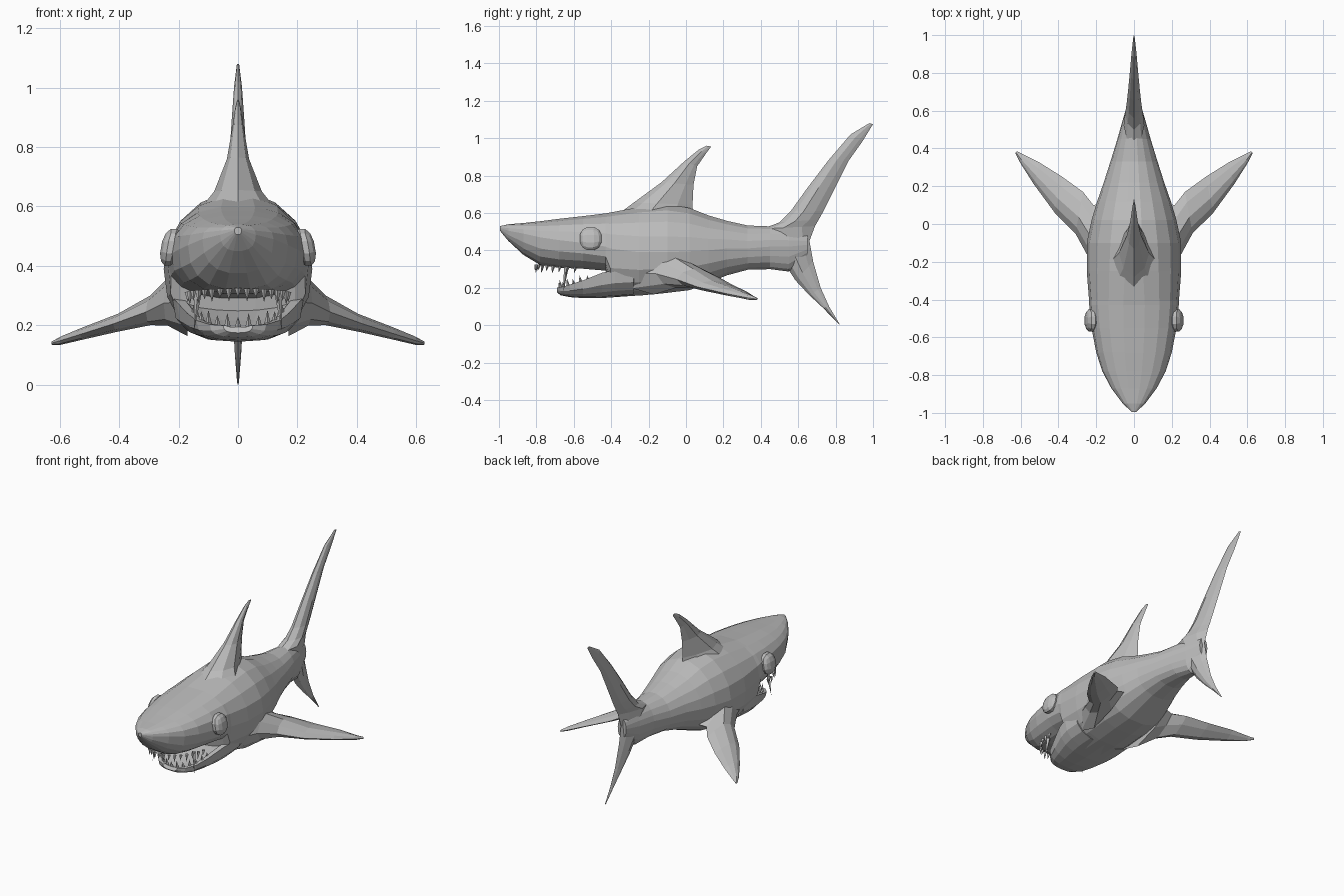
import bpy, bmesh
from math import sin, cos, pi, copysign
from mathutils import Vector

if "Cube" in bpy.data.objects:
    bpy.data.objects.remove(bpy.data.objects["Cube"])

grey = bpy.data.materials.new("shark grey")
grey.use_nodes = True
grey.diffuse_color = (0.5, 0.5, 0.5, 1)
grey.node_tree.nodes["Principled BSDF"].inputs["Base Color"].default_value = grey.diffuse_color


def finish(name, bm):
    bmesh.ops.recalc_face_normals(bm, faces=bm.faces)
    mesh = bpy.data.meshes.new(name)
    bm.to_mesh(mesh)
    bm.free()
    mesh.materials.append(grey)
    obj = bpy.data.objects.new(name, mesh)
    bpy.context.collection.objects.link(obj)
    return obj


def loft(name, rings):
    """Skin closed rings of points and cap both ends."""
    bm = bmesh.new()
    loops = [[bm.verts.new(p) for p in ring] for ring in rings]
    n = len(loops[0])
    for a, b in zip(loops, loops[1:]):
        for i in range(n):
            j = (i + 1) % n
            bm.faces.new((a[i], a[j], b[j], b[i]))
    bm.faces.new(loops[0])
    bm.faces.new(loops[-1])
    return finish(name, bm)


def power(v, e):
    return copysign(abs(v) ** e, v)


def body_ring(y, w, mid, top, bottom):
    """Boxy below the widest line; the back turns tent-like behind the head."""
    pts = []
    peak = 0.85 + 0.2 * min(1, max(0, (y + .45) / .3))
    for i in range(18):
        a = 2 * pi * i / 18
        upper = sin(a) > 0
        e = peak if upper else 0.85
        s = power(sin(a), e)
        h = top - mid if upper else mid - bottom
        pts.append((w * power(cos(a), e - 0.05), y, mid + h * s))
    return pts


def jaw_ring(y, w, rim, bottom):
    """Shallow trough: outer curve, then the mouth floor back again."""
    arc = [pi * i / 8 for i in range(9)]
    outer = [(w * power(cos(a), 0.75), y, rim - (rim - bottom) * sin(a) ** 0.75) for a in arc]
    inner = [(0.84 * w * cos(a), y + 0.012, rim - 0.25 * (rim - bottom) * sin(a)) for a in reversed(arc)]
    return outer + inner


def fin_ring(lead, trail, thick, axis):
    """Lens section between a leading and a trailing point."""
    lead, trail, axis = Vector(lead), Vector(trail), Vector(axis)
    lens = [(0, 0), (.15, .7), (.4, 1), (.75, .55), (1, 0), (.75, -.55), (.4, -1), (.15, -.7)]
    return [lead.lerp(trail, f) + axis * thick / 2 * t for f, t in lens]


# Body: y, half width, height of widest line, top, bottom
body = [
    (-.995, .012, .52, .53, .505), (-.95, .06, .505, .54, .45),
    (-.87, .12, .49, .547, .375), (-.78, .168, .47, .557, .32),
    (-.68, .20, .455, .57, .305), (-.55, .225, .44, .585, .30),
    (-.43, .237, .42, .60, .29), (-.405, .238, .41, .605, .15),
    (-.25, .25, .39, .635, .155), (-.1, .25, .39, .65, .17),
    (.02, .225, .395, .63, .185), (.12, .195, .40, .59, .225),
    (.22, .16, .41, .56, .265), (.33, .125, .41, .535, .295),
    (.45, .088, .42, .53, .298), (.55, .06, .42, .525, .285),
    (.65, .03, .43, .49, .37)]
loft("body", [body_ring(*r) for r in body])

# Lower jaw: y, half width, rim, bottom
jaw = [(-.69, .05, .20, .175), (-.67, .095, .203, .16), (-.62, .14, .217, .15),
       (-.55, .17, .24, .145), (-.45, .207, .28, .145),
       (-.38, .222, .295, .15), (-.28, .222, .30, .157)]
loft("lower_jaw", [jaw_ring(*r) for r in jaw])

# Upright fins: leading y, z, trailing y, z, thickness
dorsal = [(-.42, .55, .04, .55, .32), (-.28, .655, .035, .645, .16),
          (-.13, .765, .04, .75, .075), (-.01, .875, .06, .85, .038),
          (.07, .94, .105, .915, .02), (.11, .96, .135, .955, .006)]
tail = [(.81, .012, .825, 0, .006), (.735, .09, .765, .10, .02),
        (.66, .16, .72, .20, .03), (.585, .24, .68, .34, .06),
        (.52, .34, .66, .45, .095), (.41, .515, .69, .53, .11),
        (.50, .55, .71, .565, .095), (.56, .61, .735, .61, .08),
        (.65, .735, .80, .74, .062), (.76, .88, .87, .88, .044),
        (.88, 1.02, .945, .985, .026), (.98, 1.08, 1.0, 1.075, .008)]
for name, rows in (("dorsal_fin", dorsal), ("tail_fin", tail)):
    loft(name, [fin_ring((0, a, b), (0, c, d), t, (1, 0, 0)) for a, b, c, d, t in rows])

# Pectoral fins: leading point, trailing point, thickness
pectoral = [((.17, -.36, .28), (.17, .11, .29), .24),
            ((.25, -.16, .275), (.215, .10, .285), .16),
            ((.31, -.05, .245), (.27, .17, .26), .10),
            ((.42, .06, .205), (.38, .25, .215), .06),
            ((.53, .21, .17), (.50, .325, .18), .042),
            ((.60, .32, .148), (.59, .37, .15), .028),
            ((.628, .375, .14), (.62, .385, .142), .012)]


def flip(p, side):
    return (p[0] * side, p[1], p[2])


for side, label in ((1, "left"), (-1, "right")):
    loft(label + "_pectoral_fin",
         [fin_ring(flip(a, side), flip(b, side), t, (0, 0, 1)) for a, b, t in pectoral])

    # Bulging eye, leaning inward at the top
    bm = bmesh.new()
    bmesh.ops.create_cube(bm, size=2)
    bmesh.ops.subdivide_edges(bm, edges=bm.edges, cuts=2, use_grid_fill=True)
    for v in bm.verts:
        p = v.co.normalized()
        v.co = (side * (.226 + p.x * .036 - p.z * .012), -.51 + p.y * .064, .463 + p.z * .068)
    finish(label + "_eye", bm)


# Teeth: four-sided spikes
def spike(bm, base, tip, r):
    ring = [bm.verts.new((base[0] + r * cos(k * pi / 2), base[1] + r * sin(k * pi / 2), base[2]))
            for k in range(4)]
    point = bm.verts.new(tip)
    for k in range(4):
        bm.faces.new((ring[k], ring[(k + 1) % 4], point))
    bm.faces.new(ring)


def teeth(name, count, width, front, back, root, rise, length):
    bm = bmesh.new()
    for i in range(count):
        a = (i / (count - 1) - 0.5) * pi * 0.92
        x, y = width * sin(a), back + (front - back) * cos(a)
        z = root + rise * (1 - cos(a))
        size = length * (1 if i % 2 else 0.75)
        spike(bm, (x, y, z), (x, y - 0.008, z + size), 0.011)
    return finish(name, bm)


teeth("upper_teeth", 17, .17, -.80, -.56, .325, -.015, -.045)
teeth("lower_teeth", 13, .15, -.672, -.50, .195, .045, .045)

# Long fangs at the mouth sides
bm = bmesh.new()
for side in (1, -1):
    spike(bm, (side * .135, -.64, .31), (side * .148, -.655, .18), .013)
finish("fangs", bm)
